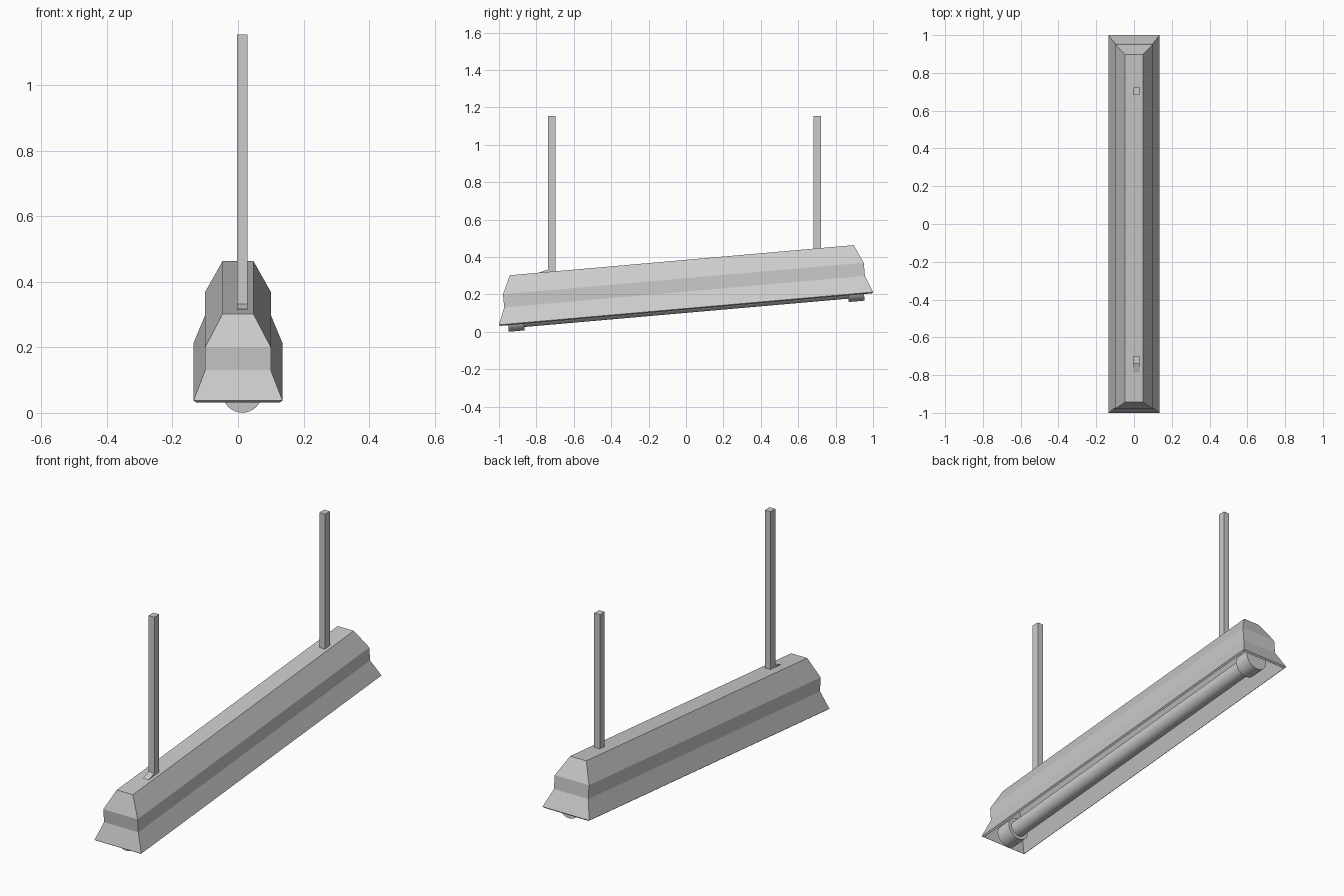
import bpy, bmesh, math
from mathutils import Matrix

if "Cube" in bpy.data.objects:
    bpy.data.objects.remove(bpy.data.objects["Cube"])

# The whole fixture is tilted about x, the hanging rods stay upright
TILT = Matrix.Translation((0, 0, 0.125)) @ Matrix.Rotation(math.radians(5), 4, 'X')
ROD_X, ROD_W = 0.013, 0.033


def finish(name, bm, matrix=None):
    bmesh.ops.recalc_face_normals(bm, faces=bm.faces)
    if matrix:
        bm.transform(matrix)
    mesh = bpy.data.meshes.new(name)
    bm.to_mesh(mesh)
    bm.free()
    ob = bpy.data.objects.new(name, mesh)
    bpy.context.collection.objects.link(ob)
    return ob


# Lamp shade: stacked rectangular rings (half width, half length, height), open below
bm = bmesh.new()
rings = []
for hx, hy, z in [(0.136, 1.004, 0), (0.1, 0.968, 0.09),
                  (0.1, 0.968, 0.161), (0.047, 0.923, 0.259)]:
    rings.append([bm.verts.new((sx * hx, sy * hy, z))
                  for sx, sy in [(-1, -1), (1, -1), (1, 1), (-1, 1)]])
for a, b in zip(rings, rings[1:]):
    for i in range(4):
        j = (i + 1) % 4
        bm.faces.new((a[i], a[j], b[j], b[i]))
top = bm.faces.new(rings[-1])
bm.normal_update()
shade = finish("lamp_shade", bm, TILT)
# make sure normals point outwards so the shell thickens inwards
if max(shade.data.polygons, key=lambda p: p.center.z).normal.z < 0:
    shade.data.flip_normals()
shell = shade.modifiers.new("shell", 'SOLIDIFY')
shell.thickness = 0.013
shell.offset = -1


# Fluorescent tube and its end sockets
def cylinder(name, radius, y0, y1):
    bm = bmesh.new()
    bmesh.ops.create_cone(bm, cap_ends=True, segments=32, radius1=radius,
                          radius2=radius, depth=y1 - y0)
    place = (Matrix.Translation((ROD_X, (y0 + y1) / 2, 0.0185))
             @ Matrix.Rotation(math.pi / 2, 4, 'X'))
    ob = finish(name, bm, TILT @ place)
    bpy.ops.object.select_all(action='DESELECT')
    ob.select_set(True)
    bpy.context.view_layer.objects.active = ob
    bpy.ops.object.shade_smooth_by_angle(angle=math.radians(35))


cylinder("light_tube", 0.042, -0.88, 0.88)
cylinder("front_socket", 0.06, -0.955, -0.87)
cylinder("back_socket", 0.06, 0.87, 0.955)


# Hanging rods: side profile (y, z) extruded across x
def rod(name, profile):
    bm = bmesh.new()
    face = bm.faces.new([bm.verts.new((ROD_X - ROD_W / 2, y, z)) for y, z in profile])
    res = bmesh.ops.extrude_face_region(bm, geom=[face])
    verts = [v for v in res["geom"] if isinstance(v, bmesh.types.BMVert)]
    bmesh.ops.translate(bm, verts=verts, vec=(ROD_W, 0, 0))
    finish(name, bm)


rod("front_rod", [(-0.738, 1.155), (-0.738, 0.333), (-0.785, 0.317),
                  (-0.785, 0.312), (-0.698, 0.318), (-0.698, 1.155)])
rod("back_rod", [(0.682, 1.155), (0.682, 0.438), (0.722, 0.438), (0.722, 1.155)])
